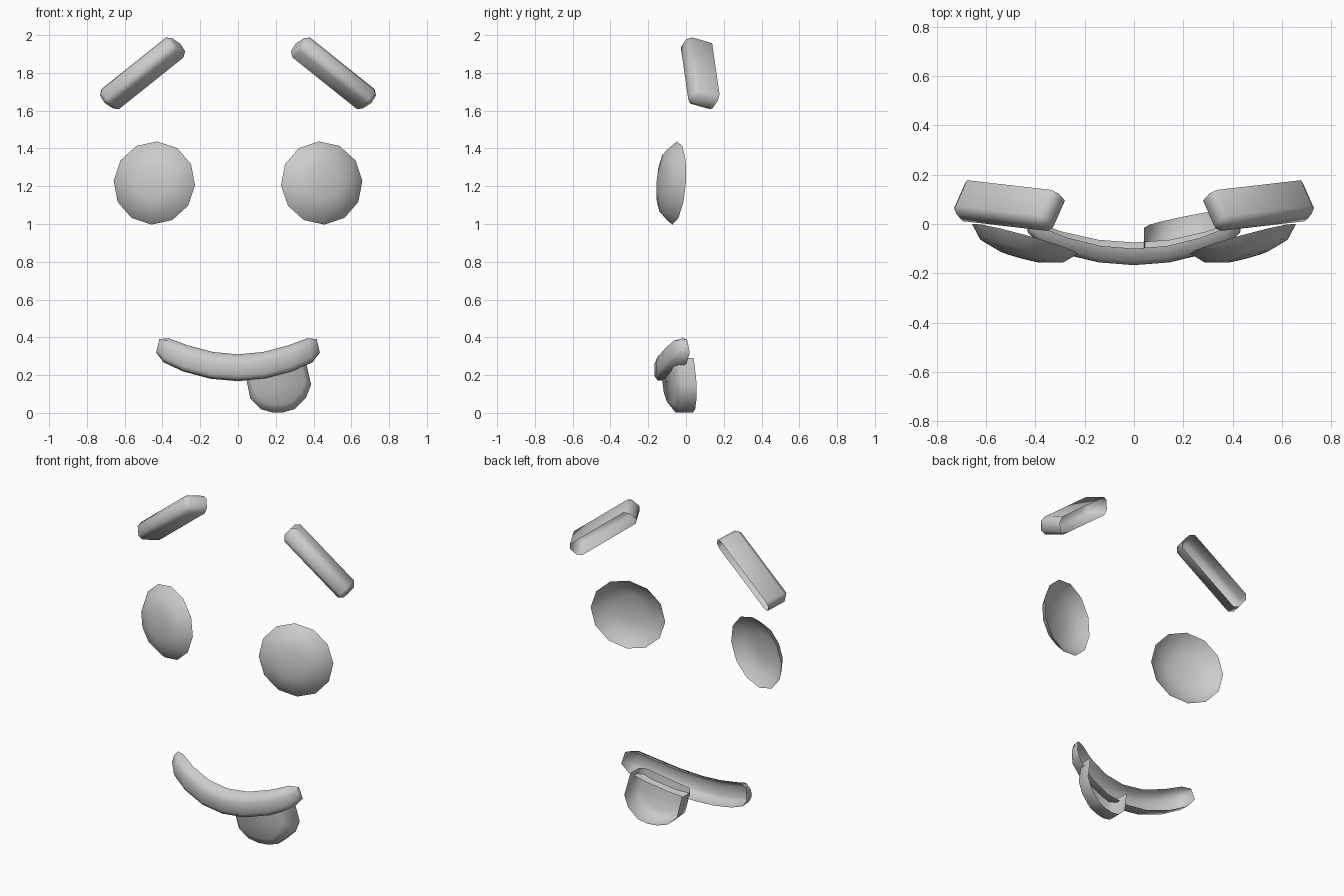
import bpy, bmesh, math
from mathutils import Vector, Matrix

if "Cube" in bpy.data.objects:
    bpy.data.objects.remove(bpy.data.objects["Cube"])


def finish(bm, name, side=1):
    """Mirror if wanted, face the shell forward and add it to the scene."""
    if side < 0:
        bmesh.ops.scale(bm, vec=(-1, 1, 1), verts=bm.verts)
    bmesh.ops.recalc_face_normals(bm, faces=bm.faces)
    bm.normal_update()
    if sum(f.normal.y * f.calc_area() for f in bm.faces) > 0:
        bmesh.ops.reverse_faces(bm, faces=bm.faces)
    mesh = bpy.data.meshes.new(name)
    bm.to_mesh(mesh)
    bm.free()
    ob = bpy.data.objects.new(name, mesh)
    bpy.context.collection.objects.link(ob)
    bpy.ops.object.select_all(action='DESELECT')
    ob.select_set(True)
    bpy.context.view_layer.objects.active = ob
    bpy.ops.object.shade_smooth_by_angle(angle=math.radians(60))
    return ob


def loft(rings, closed, caps=()):
    """Bridge rows of points; caps lists the rows to fill."""
    bm = bmesh.new()
    rows = [[bm.verts.new(p) for p in r] for r in rings]
    n = len(rows[0])
    for a, b in zip(rows, rows[1:]):
        for i in range(n if closed else n - 1):
            j = (i + 1) % n
            bm.faces.new((a[i], a[j], b[j], b[i]))
    for c in caps:
        bm.faces.new(rows[c])
    return bm


# Eyes: shallow 12-sided domes, turned outward and slightly up
def eye(name, side):
    rings = []
    for r, d in ((1, 0), (0.78, 0.052), (0.4, 0.075)):
        rings.append([Vector((0.224 * r * math.cos(a), -d, 0.221 * r * math.sin(a)))
                      for a in (math.tau * (i + 0.1) / 12 for i in range(12))])
    bm = loft(rings, True)
    tip = bm.verts.new((0, -0.08, 0))
    bm.verts.ensure_lookup_table()
    for i in range(12):
        bm.faces.new((bm.verts[24 + i], bm.verts[24 + (i + 1) % 12], tip))
    turn = Matrix.Rotation(math.radians(15.5), 4, 'Z') @ Matrix.Rotation(math.radians(-4), 4, 'X')
    bm.transform(Matrix.Translation((0.443, -0.06, 1.217)) @ turn)
    finish(bm, name, side)


# Eyebrows: slanted bevelled bars, open at the back
def brow(name, side):
    centre = Vector((0.483, 0.131, 1.783))
    along = Vector((0.19, 0.022, -0.152))
    up = Vector((0.024, 0.027, 0.038))
    depth = Vector((0.055, -0.125, 0.036))
    corners = ((-1, -1), (1, -1), (1, 1), (-1, 1))
    rim = [centre + along * a + up * u for a, u in corners]
    bm = loft([rim, [p + depth for p in rim]], True, caps=(1,))
    bmesh.ops.bevel(bm, geom=[e for e in bm.edges if not e.is_boundary],
                    offset=0.025, segments=1, affect='EDGES')
    finish(bm, name, side)


for side, label in ((-1, "left"), (1, "right")):
    eye("eye_" + label, side)
    brow("eyebrow_" + label, side)

# Mouth: smiling curved lip, open at the back
section = ((-0.10, 0.31), (-0.152, 0.295), (-0.167, 0.26),
           (-0.167, 0.195), (-0.15, 0.172), (-0.075, 0.168))
half = ((0.14, 1), (0.28, 0.98), (0.38, 0.9), (0.425, 0.5))
stations = [(-x, s) for x, s in reversed(half)] + [(0, 1)] + list(half)
rings = []
for x, s in stations:
    ring = []
    for y, z in section:
        dz = (z - 0.24) * s
        dy = (y + 0.09) * (s if s > 0.8 else 0.6)
        ring.append(Vector((x - 0.55 * x * dz, -0.09 + dy + 0.56 * x * x,
                            0.24 + dz + 0.64 * x * x)))
    rings.append(ring)
finish(loft(rings, False, caps=(0, -1)), "mouth")

# Tongue: rounded tray hanging below the mouth, open at top and back
outline = ((0.04, 0.20), (0.065, 0.075), (0.12, 0.02), (0.18, 0.003), (0.24, 0.003),
           (0.30, 0.02), (0.36, 0.08), (0.387, 0.15), (0.355, 0.29))
rings = []
for s, d in ((1, 0), (1, 0.082), (0.82, 0.115)):
    rings.append([Vector((0.205 + (x - 0.205) * s, -0.01 + 0.2 * x - 0.07 * z - d,
                          0.245 + (z - 0.245) * s)) for x, z in outline])
finish(loft(rings, False, caps=(2,)), "tongue")
